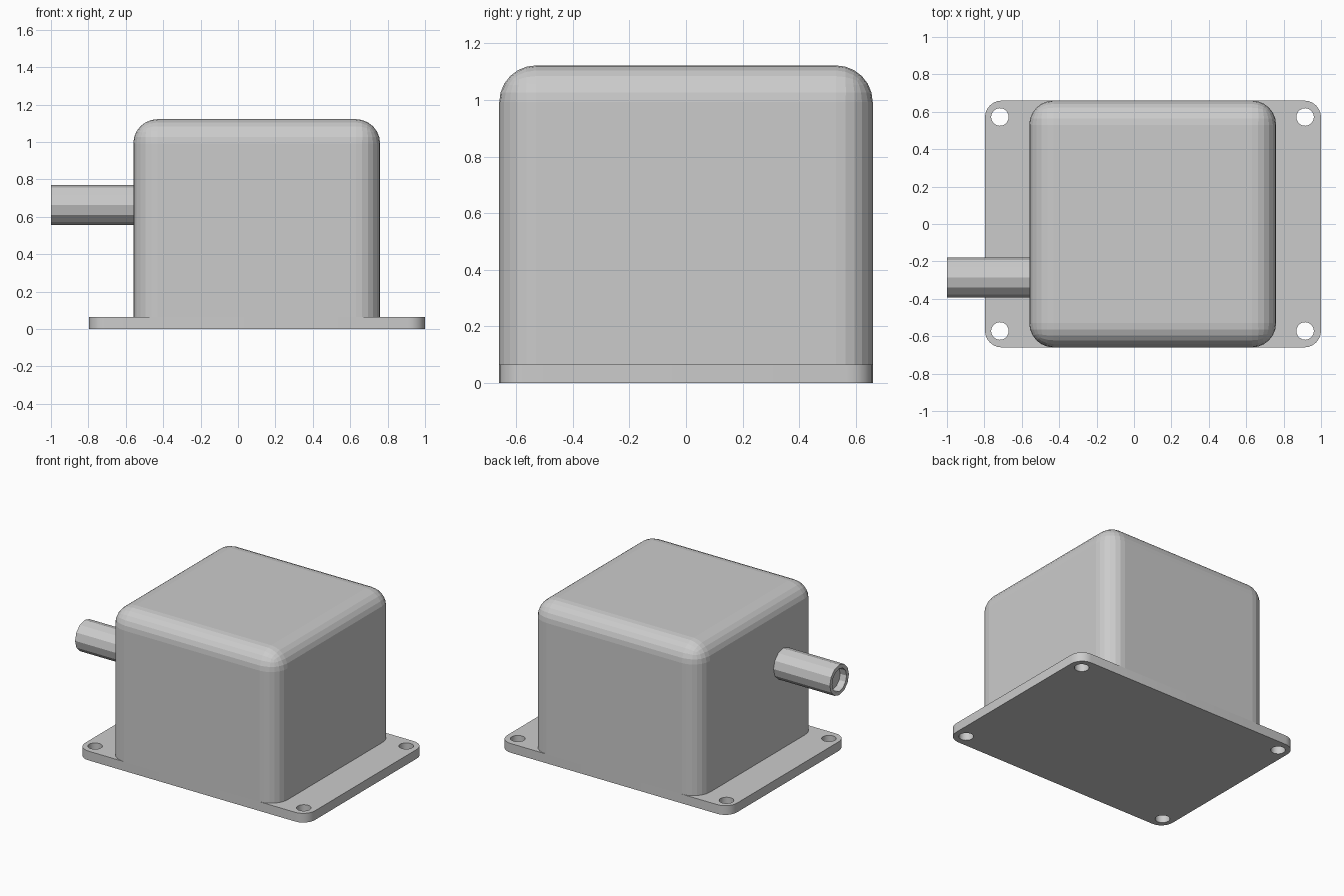
import bpy, bmesh
from math import cos, sin, pi, tau

if "Cube" in bpy.data.objects:
    bpy.data.objects.remove(bpy.data.objects["Cube"])

PLATE_H, HALF_Y, TOP = 0.065, 0.66, 1.122


def finish(bm, name):
    bmesh.ops.recalc_face_normals(bm, faces=bm.faces)
    mesh = bpy.data.meshes.new(name)
    bm.to_mesh(mesh)
    bm.free()
    obj = bpy.data.objects.new(name, mesh)
    bpy.context.collection.objects.link(obj)
    return obj


def arc(cx, cy, r, start, sweep, n):
    return [(cx + r * cos(start + sweep * i / n), cy + r * sin(start + sweep * i / n))
            for i in range(n + 1)]


def rounded_rect(x0, x1, y0, y1, r, n=6):
    corners = [(x1 - r, y1 - r), (x0 + r, y1 - r), (x0 + r, y0 + r), (x1 - r, y0 + r)]
    return [p for k, (x, y) in enumerate(corners) for p in arc(x, y, r, k * pi / 2, pi / 2, n)]


# Mounting plate: rounded outline with four screw holes, extruded
outlines = [rounded_rect(-0.797, 1.0, -HALF_Y, HALF_Y, 0.09)]
for x in (-0.717, 0.915):
    for y in (-0.572, 0.572):
        outlines.append(arc(x, y, 0.047, 0, tau, 20)[:-1])
curve = bpy.data.curves.new("mounting_plate", 'CURVE')
curve.dimensions = '2D'
curve.fill_mode = 'BOTH'
curve.extrude = PLATE_H / 2
for pts in outlines:
    spline = curve.splines.new('POLY')
    spline.points.add(len(pts) - 1)
    for point, (x, y) in zip(spline.points, pts):
        point.co = (x, y, 0, 1)
    spline.use_cyclic_u = True
plate = bpy.data.objects.new("mounting_plate", curve)
plate.location.z = PLATE_H / 2
bpy.context.collection.objects.link(plate)
bpy.context.view_layer.objects.active = plate
plate.select_set(True)
bpy.ops.object.convert(target='MESH')

# Housing: box with all edges rounded except at the foot
bm = bmesh.new()
bmesh.ops.create_cube(bm, size=1)
for v in bm.verts:
    v.co = (0.1 + v.co.x * 1.32, v.co.y * 2 * HALF_Y,
            PLATE_H + (v.co.z + 0.5) * (TOP - PLATE_H))
edges = [e for e in bm.edges if max(v.co.z for v in e.verts) > PLATE_H + 0.1]
bmesh.ops.bevel(bm, geom=edges, offset=0.13, segments=6, profile=0.5, affect='EDGES')
finish(bm, "housing")

# Cable outlet: 12-sided tube with a shallow recess in its end
bm = bmesh.new()
profile = [(-0.5, 0.107), (-1.0, 0.107), (-1.0, 0.08), (-0.95, 0.08)]
rings = [[bm.verts.new((x, -0.285 + r * cos(tau * i / 12), 0.664 + r * sin(tau * i / 12)))
          for i in range(12)] for x, r in profile]
for a, b in zip(rings, rings[1:]):
    for i in range(12):
        j = (i + 1) % 12
        bm.faces.new((a[i], a[j], b[j], b[i]))
bm.faces.new(rings[0])
bm.faces.new(rings[-1])
finish(bm, "cable_outlet")
